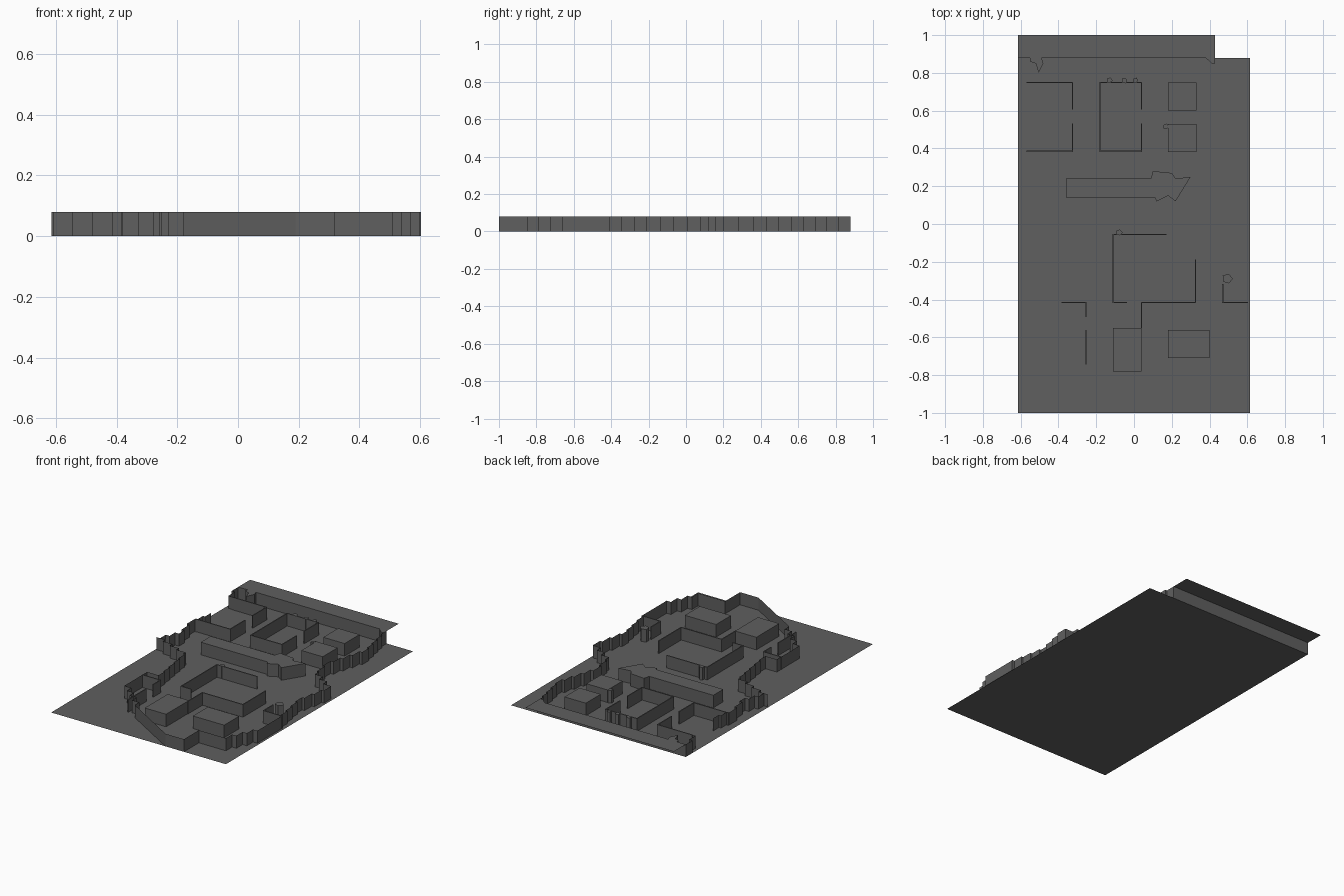
import bpy
import bmesh
import math
import random

cube = bpy.data.objects.get("Cube")
if cube:
    bpy.data.objects.remove(cube, do_unlink=True)

random.seed(4)
HEIGHT = .08          # walls and blocks
HALF_THICK = .003     # partitions
SIDE = .615           # half the floor width
LEDGE_FRONT = .88
LEDGE_END = .43

dark_grey = bpy.data.materials.new("dark_grey")
dark_grey.use_nodes = True
colour = (.115, .115, .115, 1)
dark_grey.diffuse_color = colour
for node in dark_grey.node_tree.nodes:
    if node.type == 'BSDF_PRINCIPLED':
        node.inputs["Base Color"].default_value = colour


def finish(name, bm):
    mesh = bpy.data.meshes.new(name)
    bm.to_mesh(mesh)
    bm.free()
    mesh.materials.append(dark_grey)
    obj = bpy.data.objects.new(name, mesh)
    bpy.context.collection.objects.link(obj)


def raise_sides(bm, path, closed):
    """Raise an upright strip along a path and return its upper vertices."""
    low = [bm.verts.new((x, y, 0)) for x, y in path]
    high = [bm.verts.new((x, y, HEIGHT)) for x, y in path]
    for i in range(0 if closed else 1, len(path)):
        bm.faces.new((low[i - 1], low[i], high[i], high[i - 1]))
    return high


def sheet(name, path):
    """Upright wall without thickness."""
    bm = bmesh.new()
    raise_sides(bm, path, closed=False)
    finish(name, bm)


def block(name, outline):
    """Capped prism, open where it meets the floor; outline runs anticlockwise."""
    bm = bmesh.new()
    bm.faces.new(raise_sides(bm, outline, closed=True))
    finish(name, bm)


def corners(left, right, front, back):
    return [(left, front), (right, front), (right, back), (left, back)]


def flat(name, left, right, front, back, z):
    bm = bmesh.new()
    outline = corners(left, right, front, back)
    bm.faces.new([bm.verts.new((x, y, z)) for x, y in outline])
    finish(name, bm)


def partition(name, *path):
    """Thin straight walls joining axis-aligned corners."""
    for (xa, ya), (xb, yb) in zip(path, path[1:]):
        block(name, corners(min(xa, xb) - HALF_THICK, max(xa, xb) + HALF_THICK,
                            min(ya, yb) - HALF_THICK, max(ya, yb) + HALF_THICK))


def stepped_wall(name, *guide):
    """Jagged sheet that follows its guide in square steps."""
    path = [guide[0]]
    for (xa, ya), (xb, yb) in zip(guide, guide[1:]):
        steps = max(1, round(math.dist((xa, ya), (xb, yb)) / .07))
        for i in range(1, steps + 1):
            x = xa + (xb - xa) * i / steps
            y = ya + (yb - ya) * i / steps
            path += [(x, path[-1][1]), (x, y)]
    sheet(name, path)


def rubble(name, x, y, radius):
    """Small irregular five-sided stone."""
    outline = []
    for i in range(5):
        angle = math.tau * i / 5
        reach = radius * random.uniform(.7, 1.2)
        outline.append((x + reach * math.cos(angle), y + reach * math.sin(angle)))
    block(name, outline)


# Ground and the raised ledge at the back
flat("floor", -SIDE, SIDE, -1, LEDGE_FRONT, 0)
flat("back_ledge", -SIDE, LEDGE_END, LEDGE_FRONT, 1, HEIGHT)
sheet("back_wall", [(LEDGE_END, LEDGE_FRONT), (-SIDE, LEDGE_FRONT)])
block("ledge_end_stone", [(.38, LEDGE_FRONT), (.41, .85), (LEDGE_END, .85),
                          (LEDGE_END, LEDGE_FRONT)])

# Jagged outer walls, sharing their end points
left_gate = (-.61, .05)
left_bend = (-.38, -.41)
front_left = (-.18, -.78)
front_right = (.32, -.85)
right_bend = (.6, -.41)
right_neck = (.4, .36)
stepped_wall("left_corner_wall", (-.57, .75), (-SIDE, LEDGE_FRONT))
stepped_wall("left_upper_wall", left_gate, (-.53, .22), (-.57, .38), (-.54, .5))
stepped_wall("left_middle_wall", left_gate, (-.35, -.05), (-.3, -.37), left_bend)
stepped_wall("front_left_wall", left_bend, (-.38, -.6), front_left)
sheet("front_wall", [front_left, (.19, -1), (.32, -1), front_right])
stepped_wall("front_right_wall", front_right, (.48, -.85), (.6, -.6), right_bend)
stepped_wall("right_middle_wall", right_bend, (.55, -.14), (.6, .08), (.43, .2),
             right_neck)
stepped_wall("right_upper_wall", right_neck, (.48, .63), (LEDGE_END, LEDGE_FRONT))

# Solid square blocks
for front, back in ((.6, .75), (.38, .53)):
    block("rear_block", corners(.18, .33, front, back))
block("front_middle_block", corners(-.11, .04, -.78, -.55))
block("front_right_block", corners(.18, .4, -.71, -.56))

# Long central barrier with a ragged pointed end
block("central_barrier", [
    (-.36, .14), (.11, .14), (.12, .12), (.18, .15), (.22, .12), (.3, .25),
    (.22, .24), (.2, .27), (.1, .28), (.09, .24), (-.36, .24)])

# Rear rooms, each with a doorway in its right wall
near, far = .385, .75
for name, left, right in (("rear_left_room", -.565, -.325),
                          ("rear_middle_room", -.18, .04)):
    partition(name, (left, far), (right, far), (right, .61))
    partition(name, (left, near), (right, near), (right, .53))
partition("rear_middle_room", (left, near), (left, far))

# Front rooms, all lined up on one cross wall
cross, door_left, door_right = -.415, -.04, .04
west, east, top = -.11, .325, -.055
partition("front_middle_room", (.17, top), (west, top), (west, cross),
          (door_left, cross))
partition("front_middle_room", (east, -.19), (east, cross), (door_right, cross),
          (door_right, -.56))
nook = .47
partition("front_right_nook", (right_bend[0], cross), (nook, cross), (nook, -.32))
side_wall = -.255
partition("front_left_room", (left_bend[0], cross), (side_wall, cross),
          (side_wall, -.49))
partition("front_left_room", (side_wall, -.565), (side_wall, -.74))

# Loose stones against the walls
block("corner_stone", [(-.55, LEDGE_FRONT), (-.55, .86), (-.52, .85), (-.505, .8),
                       (-.48, .85), (-.49, LEDGE_FRONT)])
rubble("nook_stone", nook + .025, -.29, .035)
rubble("block_stone", .17, .515, .015)
rubble("front_room_stone", -.08, top + .01, .02)
for x in (-.13, -.05, .01):
    rubble("rear_room_stone", x, far + .01, .015)
